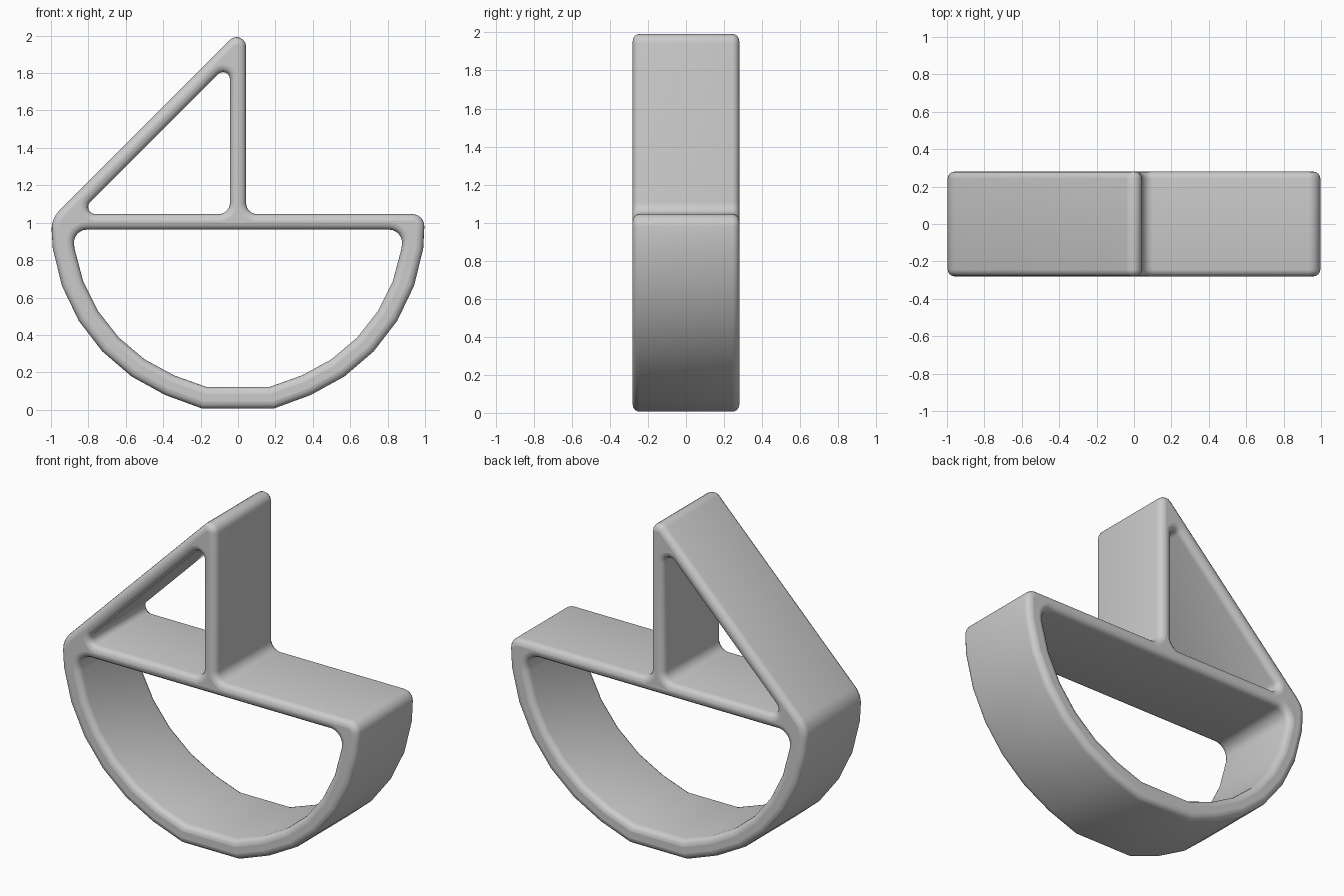
import bpy
import math
from mathutils import Vector

if "Cube" in bpy.data.objects:
    bpy.data.objects.remove(bpy.data.objects["Cube"])

HALF_DEPTH = 0.28
ROUND = 0.037


def fillet(corners, steps=6):
    """Turn (x, z, radius) corners into a closed outline with rounded corners."""
    points = []
    for i, (x, z, radius) in enumerate(corners):
        p = Vector((x, z))
        if radius == 0:
            points.append(p)
            continue
        before = Vector(corners[i - 1][:2]) - p
        after = Vector(corners[(i + 1) % len(corners)][:2]) - p
        before.normalize()
        after.normalize()
        half = before.angle(after) / 2
        reach = radius / math.tan(half)
        centre = p + (before + after).normalized() * radius / math.sin(half)
        start = p + before * reach - centre
        end = p + after * reach - centre
        sweep = start.angle(end)
        for s in range(steps + 1):
            t = s / steps
            points.append(centre + (start * math.sin((1 - t) * sweep)
                                    + end * math.sin(t * sweep)) / math.sin(sweep))
    return points


def hull_arc(radius, first, bottom):
    """Faceted half circle from left to right with a flat keel."""
    angles = [first + (79 - first) * i / 6 for i in range(7)]
    left = [(-radius * math.cos(math.radians(a)),
             max(1 - radius * math.sin(math.radians(a)), bottom), 0) for a in angles]
    left[-1] = (left[-1][0], bottom, 0)
    return left + [(-x, z, 0) for x, z, _ in reversed(left)]


# Outer silhouette: hull, deck end, mast and sloping sail
silhouette = hull_arc(1.0, 8, 0.006) + [
    (1.0, 1.046, 0.065), (0.043, 1.046, 0.06),
    (0.043, 2.063, 0.05), (-1.0, 1.02, 0.14)]

# Openings inside the sail and the hull
sail_opening = [(-0.855, 1.046, 0.038), (-0.043, 1.046, 0.06), (-0.043, 1.857, 0.037)]
hull_opening = hull_arc(0.885, 9, 0.122) + [(0.885, 0.963, 0.07), (-0.885, 0.963, 0.07)]

# Fill the profile, give it depth and round its rims
curve = bpy.data.curves.new("sailboat_frame", "CURVE")
curve.dimensions = "2D"
curve.fill_mode = "BOTH"
curve.extrude = HALF_DEPTH - ROUND
curve.bevel_depth = ROUND
curve.bevel_resolution = 3
curve.offset = -ROUND
for corners in (silhouette, sail_opening, hull_opening):
    outline = fillet(corners)
    spline = curve.splines.new("POLY")
    spline.points.add(len(outline) - 1)
    for point, p in zip(spline.points, outline):
        point.co = (p.x, p.y, 0, 1)
    spline.use_cyclic_u = True

frame = bpy.data.objects.new("sailboat_frame", curve)
bpy.context.collection.objects.link(frame)
frame.rotation_euler.x = math.pi / 2

bpy.ops.object.select_all(action="DESELECT")
frame.select_set(True)
bpy.context.view_layer.objects.active = frame
bpy.ops.object.convert(target="MESH")
frame = bpy.context.object
bpy.ops.object.transform_apply(location=False, rotation=True, scale=False)
bpy.ops.object.shade_smooth_by_angle(angle=math.radians(40))

# Plain grey finish
grey = bpy.data.materials.new("light_grey")
grey.use_nodes = True
colour = (0.6, 0.6, 0.6, 1)
grey.diffuse_color = colour
grey.node_tree.nodes["Principled BSDF"].inputs["Base Color"].default_value = colour
frame.data.materials.clear()
frame.data.materials.append(grey)
